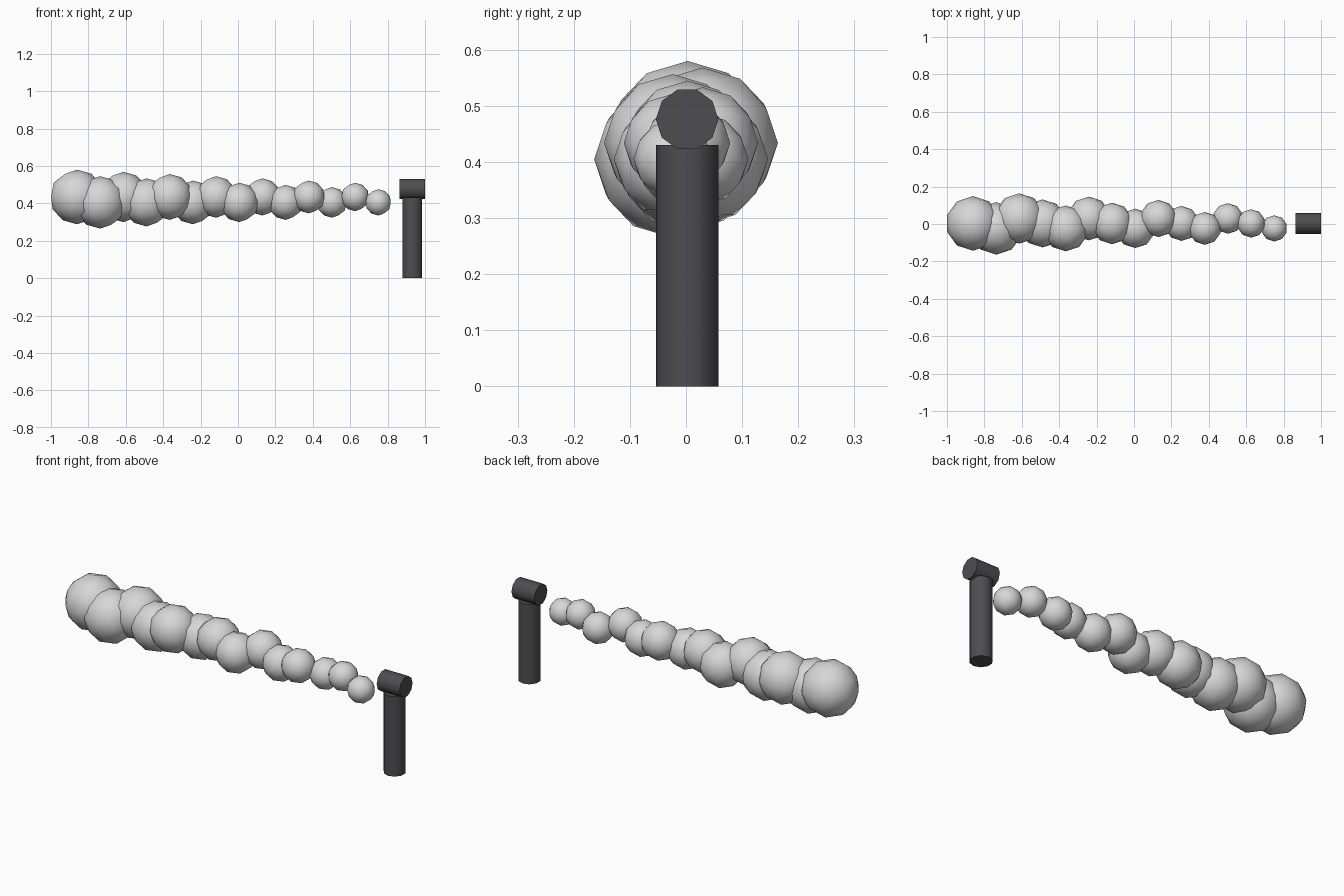
import bpy, math

if "Cube" in bpy.data.objects:
    bpy.data.objects.remove(bpy.data.objects["Cube"])


def material(name, rgb):
    m = bpy.data.materials.new(name)
    m.diffuse_color = (*rgb, 1)
    m.use_nodes = True
    m.node_tree.nodes["Principled BSDF"].inputs["Base Color"].default_value = m.diffuse_color
    return m


DARK = material("dark_grey", (0.075, 0.075, 0.08))
SMOKE = material("light_smoke_grey", (0.68, 0.68, 0.68))


def finish(name, mat):
    ob = bpy.context.object
    ob.name = name
    ob.data.materials.append(mat)
    bpy.ops.object.shade_smooth_by_angle(angle=math.radians(45))
    return ob


# upright stack pipe and the horizontal outlet on top of it
bpy.ops.mesh.primitive_cylinder_add(vertices=10, radius=0.0555, depth=0.43,
                                    location=(0.932, 0.002, 0.215))
finish("pipe", DARK)
bpy.ops.mesh.primitive_cylinder_add(vertices=10, radius=0.0557, depth=0.136,
                                    location=(0.932, 0.002, 0.476),
                                    rotation=(0, math.pi / 2, 0))
finish("pipe_outlet", DARK)

# trail of puffs, growing away from the outlet and weaving slightly
COUNT = 14
for i in range(COUNT):
    r = 0.07 + 0.076 * i / (COUNT - 1)
    x = 0.75 - 0.1239 * i
    y = 0.003 + 0.0265 * (i % 3 - 1)
    z = 0.434 if i % 2 else 0.405
    bpy.ops.mesh.primitive_ico_sphere_add(subdivisions=2, radius=r,
                                          location=(x, y, z))
    finish(f"smoke_puff_{i + 1}", SMOKE)
